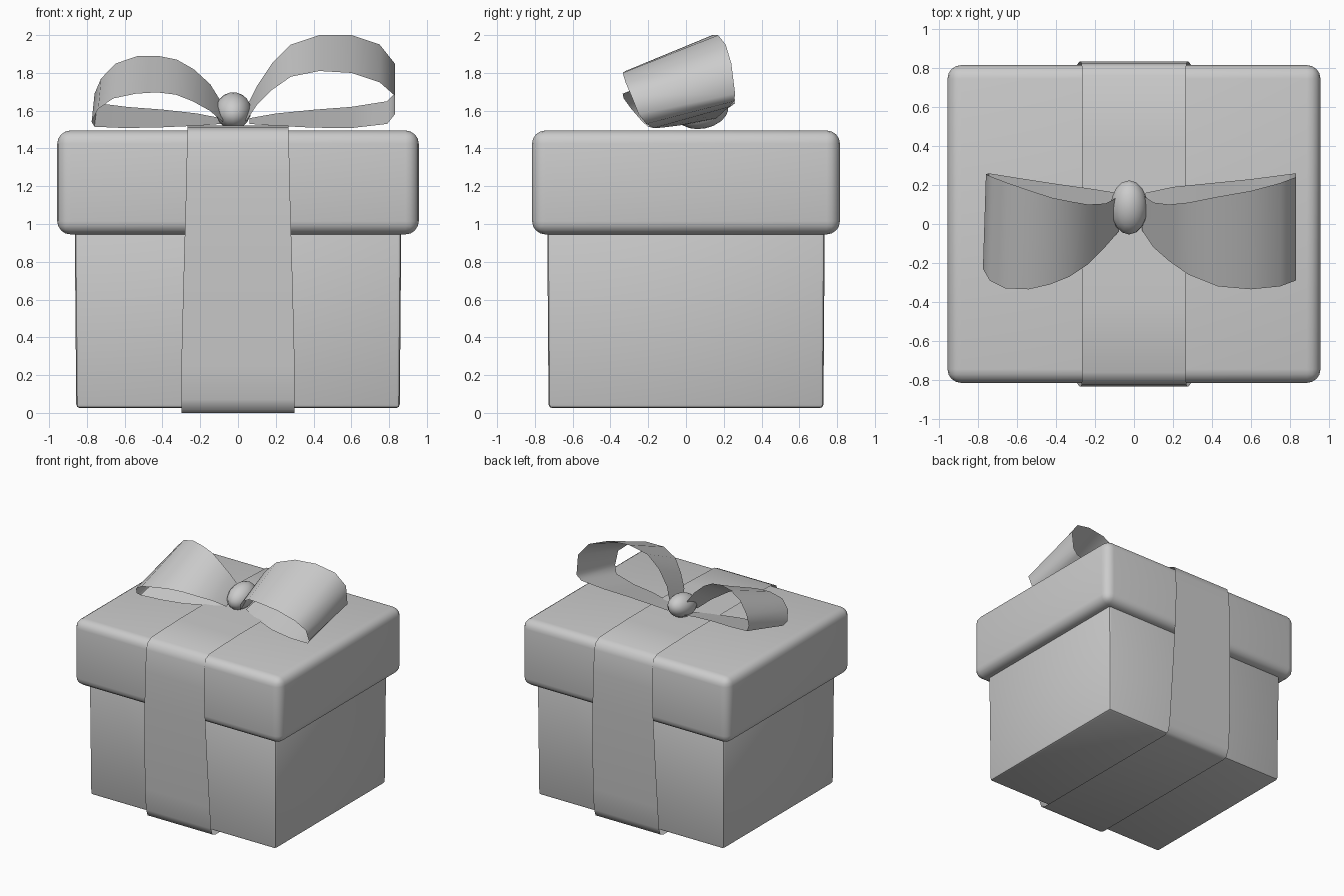
import bpy, bmesh, math
from mathutils import Matrix


def finish(name, bm, angle=40):
    bmesh.ops.recalc_face_normals(bm, faces=bm.faces[:])
    me = bpy.data.meshes.new(name)
    bm.to_mesh(me)
    bm.free()
    ob = bpy.data.objects.new(name, me)
    bpy.context.collection.objects.link(ob)
    bpy.ops.object.select_all(action='DESELECT')
    ob.select_set(True)
    bpy.context.view_layer.objects.active = ob
    bpy.ops.object.shade_smooth_by_angle(angle=math.radians(angle))
    return ob


def rounded_box(name, hx, hy, z0, z1, bevel, segments, taper=1.0):
    bm = bmesh.new()
    bmesh.ops.create_cube(bm, size=2)
    for v in bm.verts:
        s = taper if v.co.z < 0 else 1.0
        v.co = (v.co.x * hx * s, v.co.y * hy * s, z0 if v.co.z < 0 else z1)
    bmesh.ops.bevel(bm, geom=bm.edges[:], offset=bevel, segments=segments,
                    profile=0.5, affect='EDGES')
    return finish(name, bm)


def strip(name, edge_a, edge_b, closed=False):
    """Single-sided ribbon between two matching edge lines."""
    bm = bmesh.new()
    a = [bm.verts.new(p) for p in edge_a]
    b = [bm.verts.new(p) for p in edge_b]
    n = len(a)
    for i in range(n if closed else n - 1):
        j = (i + 1) % n
        bm.faces.new((a[i], a[j], b[j], b[i]))
    return finish(name, bm, 50)


# Box and overhanging lid
rounded_box("box_body", 0.865, 0.735, 0.025, 1.05, 0.02, 2, 0.99)
rounded_box("box_lid", 0.957, 0.815, 0.945, 1.495, 0.07, 4)

# Ribbon band wrapped front to back: half profile (half width, y, z), mirrored in y
half = [(0.30, 0.73, 0.0), (0.30, 0.765, 0.015), (0.30, 0.785, 0.07),
        (0.30, 0.80, 0.25), (0.29, 0.82, 0.65), (0.28, 0.832, 1.0),
        (0.273, 0.834, 1.25), (0.27, 0.825, 1.43), (0.268, 0.81, 1.485),
        (0.268, 0.76, 1.51), (0.268, 0.4, 1.522)]
loop = half + [(w, -y, z) for w, y, z in reversed(half)]
strip("ribbon_band", [(-w, y, z) for w, y, z in loop],
      [(w, y, z) for w, y, z in loop], closed=True)

# Bow loops: distance from centre, front edge y z, back edge y z
right_loop = [
    (0.04, -0.03, 1.54, 0.15, 1.61), (0.10, -0.12, 1.63, 0.11, 1.73),
    (0.18, -0.19, 1.71, 0.10, 1.85), (0.28, -0.26, 1.78, 0.11, 1.95),
    (0.43, -0.32, 1.81, 0.14, 2.00), (0.60, -0.335, 1.80, 0.17, 2.00),
    (0.75, -0.32, 1.75, 0.21, 1.95), (0.83, -0.29, 1.68, 0.24, 1.85),
    (0.83, -0.25, 1.58, 0.26, 1.69), (0.79, -0.21, 1.53, 0.255, 1.65),
    (0.60, -0.17, 1.508, 0.23, 1.62), (0.40, -0.13, 1.51, 0.21, 1.605),
    (0.20, -0.05, 1.52, 0.19, 1.585), (0.06, 0.02, 1.53, 0.16, 1.56)]
left_loop = [
    (0.08, -0.04, 1.54, 0.14, 1.63), (0.15, -0.12, 1.60, 0.105, 1.74),
    (0.24, -0.21, 1.65, 0.10, 1.82), (0.33, -0.27, 1.685, 0.115, 1.87),
    (0.43, -0.31, 1.697, 0.135, 1.89), (0.54, -0.335, 1.69, 0.17, 1.89),
    (0.66, -0.33, 1.665, 0.21, 1.85), (0.74, -0.29, 1.61, 0.24, 1.77),
    (0.775, -0.23, 1.54, 0.255, 1.69), (0.76, -0.20, 1.515, 0.26, 1.64),
    (0.60, -0.17, 1.508, 0.235, 1.62), (0.40, -0.13, 1.512, 0.205, 1.605),
    (0.22, -0.06, 1.52, 0.18, 1.585), (0.09, 0.01, 1.53, 0.16, 1.56)]
for name, rows, side, back in (("bow_loop_right", right_loop, 1, 1.0),
                               ("bow_loop_left", left_loop, -1, 0.98)):
    strip(name, [(side * x, yf, zf) for x, yf, zf, yb, zb in rows],
          [(side * x * back, yb, zb) for x, yf, zf, yb, zb in rows])

# Knot in the middle of the bow
bm = bmesh.new()
bmesh.ops.create_uvsphere(bm, u_segments=16, v_segments=10, radius=1,
    matrix=Matrix.Translation((-0.025, 0.085, 1.60))
    @ Matrix.Rotation(math.radians(12), 4, 'X')
    @ Matrix.Diagonal((0.095, 0.142, 0.095, 1)))
finish("bow_knot", bm, 60)
